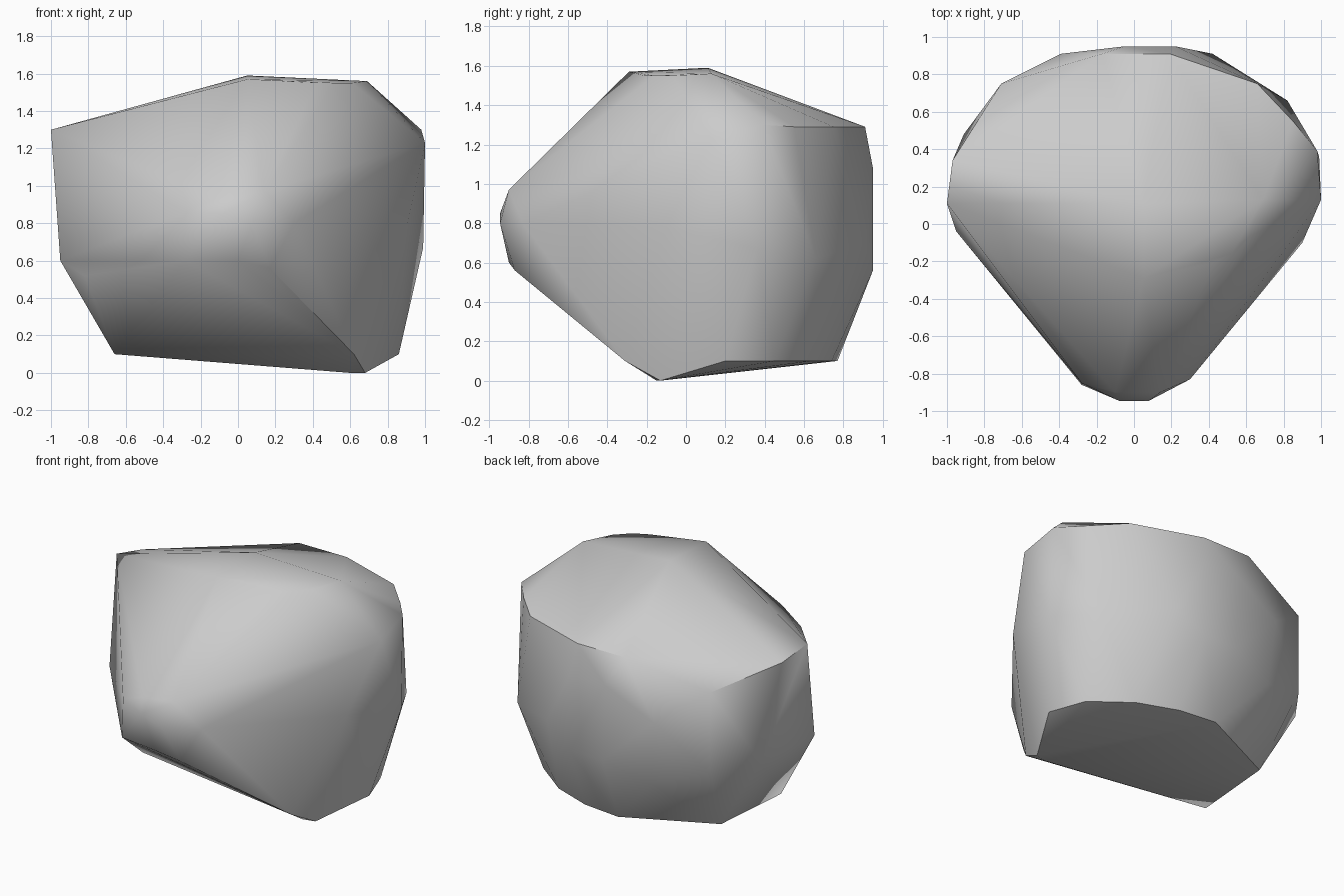
import bpy
import bmesh
import math
from mathutils import Vector

default_cube = bpy.data.objects.get("Cube")
if default_cube:
    bpy.data.objects.remove(default_cube, do_unlink=True)


def make_material(name, colour):
    material = bpy.data.materials.new(name)
    material.use_nodes = True
    material.diffuse_color = colour
    shader = material.node_tree.nodes["Principled BSDF"]
    shader.inputs["Base Color"].default_value = colour
    return material


def hull_object(name, corner_groups, material, sharp_angle):
    """Wrap a tight convex skin around groups of corners."""
    bm = bmesh.new()
    for group in corner_groups:
        for corner in group:
            bm.verts.new(Vector(corner))
    result = bmesh.ops.convex_hull(bm, input=bm.verts)
    unused = set(result["geom_interior"]) | set(result["geom_unused"])
    loose = [item for item in unused if isinstance(item, bmesh.types.BMVert)]
    bmesh.ops.delete(bm, geom=loose, context="VERTS")
    bmesh.ops.recalc_face_normals(bm, faces=bm.faces)
    mesh = bpy.data.meshes.new(name)
    bm.to_mesh(mesh)
    bm.free()
    mesh.materials.append(material)
    obj = bpy.data.objects.new(name, mesh)
    bpy.context.collection.objects.link(obj)
    bpy.ops.object.select_all(action="DESELECT")
    obj.select_set(True)
    bpy.context.view_layer.objects.active = obj
    bpy.ops.object.shade_smooth_by_angle(angle=sharp_angle)
    return obj


# Crown: the gently sloped top and its peak
crown = [
    (.05, .11, 1.59), (.05, -.29, 1.57), (.42, -.21, 1.55),
    (.52, -.16, 1.55), (.61, -.07, 1.55), (.69, .13, 1.56),
]

# Rim: where the crown breaks into the walls
rim = [
    (-1, .11, 1.3), (-.97, .34, 1.25), (-.71, .75, 1.13),
    (-.17, .91, 1.29), (.19, .91, 1.29), (.66, .75, 1.29),
    (.85, .55, 1.29), (.98, .39, 1.3), (1, .13, 1.23),
]

# Waist: the widest part of the back and side walls
waist = [
    (-.95, -.04, .6), (-.82, -.18, .52), (-.91, .48, .6),
    (-.71, .75, .58), (-.39, .91, .9), (-.35, .88, .45),
    (-.05, .95, 1.08), (.22, .95, 1.08), (-.03, .95, .56),
    (.22, .95, .56), (.42, .91, .7), (.82, .66, .62),
    (.99, .36, .67), (.9, -.1, .78),
]

# Nose: the blunt tip that juts forward
nose = [
    (-.28, -.85, .86), (-.28, -.86, .6), (0, -.9, .6),
    (.17, -.87, .56), (-.08, -.945, .85), (.08, -.945, .8),
    (.14, -.9, .97), (.3, -.83, .8), (-.1, -.9, .94),
]

# Base: the tilted underside
base = [
    (.68, -.13, 0), (.6, -.15, 0), (.62, -.31, .1),
    (.86, .2, .1), (.77, .45, .1), (.52, .64, .1),
    (.25, .74, .1), (-.02, .77, .1), (-.61, .49, .1),
    (-.66, -.09, .1),
]

stone = make_material("stone_grey", (.6, .6, .6, 1))
hull_object("boulder", [crown, rim, waist, nose, base], stone, math.radians(45))
